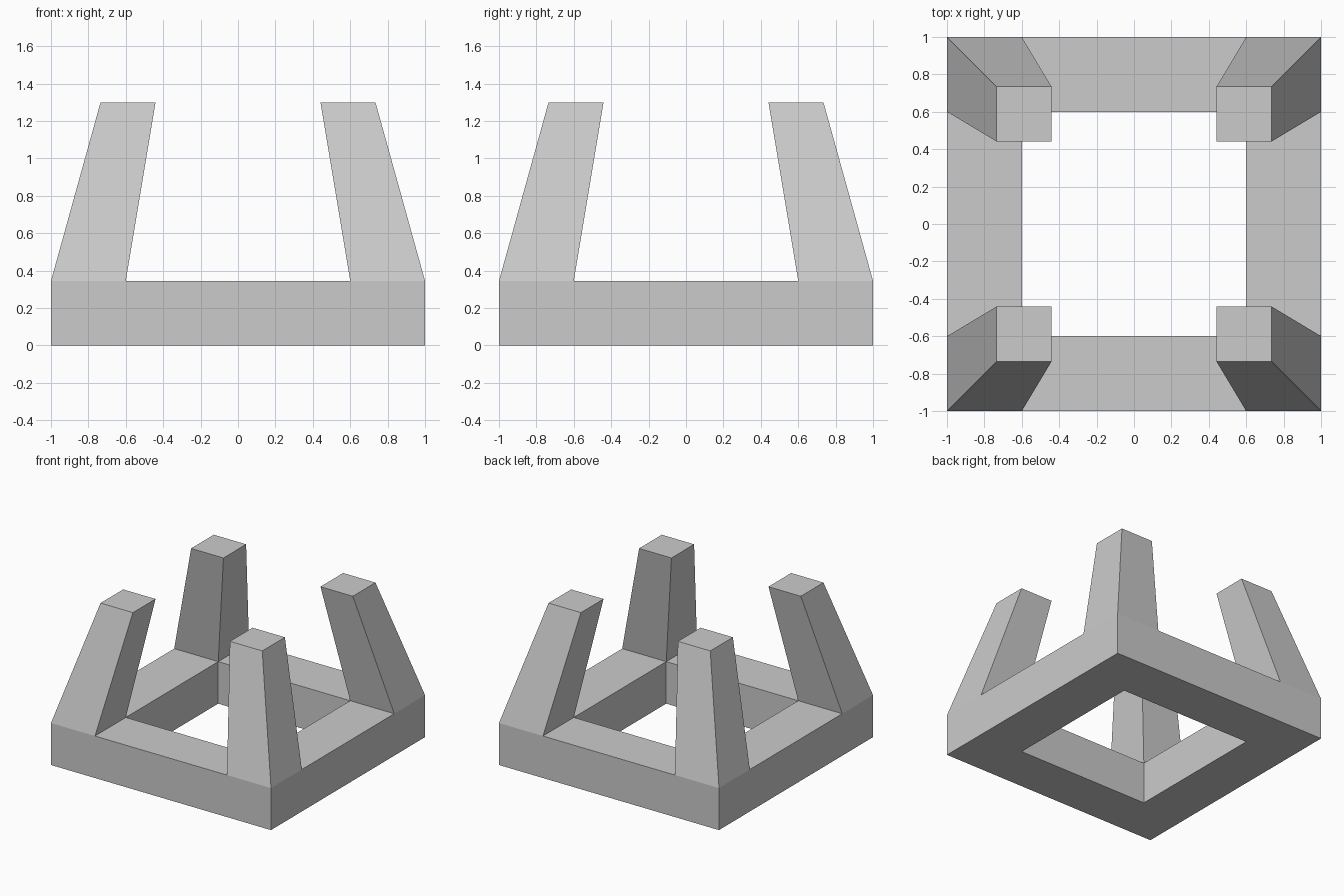
import bpy, bmesh

if "Cube" in bpy.data.objects:
    bpy.data.objects.remove(bpy.data.objects["Cube"])

OUTER, INNER = 1.0, 0.6
FRAME_TOP, POST_TOP = 0.345, 1.3
TAPER = 0.735

bm = bmesh.new()

# Square ring: a 3x3 grid of cells without the middle one
steps = (-OUTER, -INNER, INNER, OUTER)
grid = [[bm.verts.new((x, y, 0)) for x in steps] for y in steps]
cells = {}
for j in range(3):
    for i in range(3):
        if (i, j) != (1, 1):
            cells[i, j] = bm.faces.new((grid[j][i], grid[j][i + 1],
                                        grid[j + 1][i + 1], grid[j + 1][i]))

# Thicken the ring into the base frame
ring = bmesh.ops.extrude_face_region(bm, geom=list(cells.values()), use_keep_orig=True)
top_verts = [g for g in ring["geom"] if isinstance(g, bmesh.types.BMVert)]
top_faces = [g for g in ring["geom"] if isinstance(g, bmesh.types.BMFace)]
bmesh.ops.translate(bm, verts=top_verts, vec=(0, 0, FRAME_TOP))

# Raise the four corner cells into posts that lean in and taper
corners = [f for f in top_faces
           if all(abs(c) > INNER for c in f.calc_center_median().xy)]
posts = bmesh.ops.extrude_discrete_faces(bm, faces=corners)["faces"]
for face in posts:
    for v in face.verts:
        v.co = (v.co.x * TAPER, v.co.y * TAPER, POST_TOP)

bmesh.ops.recalc_face_normals(bm, faces=bm.faces[:])
mesh = bpy.data.meshes.new("frame_with_posts")
bm.to_mesh(mesh)
bm.free()
bpy.context.collection.objects.link(bpy.data.objects.new("frame_with_posts", mesh))
